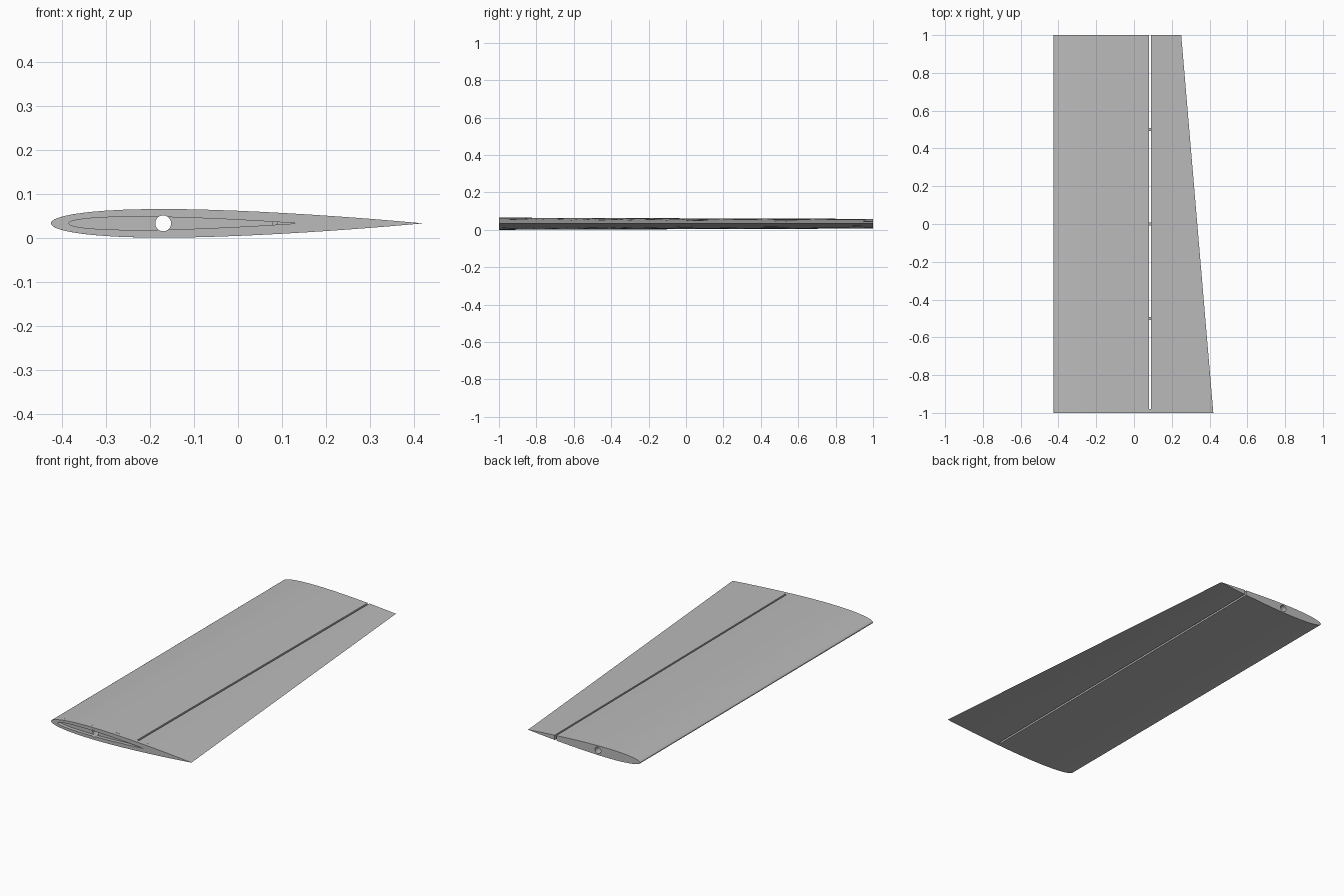
import bpy, bmesh, math

cube = bpy.data.objects.get("Cube")
if cube:
    bpy.data.objects.remove(cube, do_unlink=True)

NOSE, MID_Z, THICK = -0.425, 0.0325, 0.077
FRONT, CAP_Y, BACK = -1.0, -0.98, 1.0
SLOT_A, SLOT_B = 0.08, 0.09

grey = bpy.data.materials.new("light_grey")
grey.use_nodes = True
tone = (0.5, 0.5, 0.5, 1)
grey.diffuse_color = tone
grey.node_tree.nodes["Principled BSDF"].inputs["Base Color"].default_value = tone


def tail(y):
    """Trailing edge position along the tapered span."""
    return 0.42 - 0.17 * (y - FRONT) / (BACK - FRONT)


def half_height(x, nose, chord, thick):
    f = min(max((x - nose) / chord, 0), 1)
    return 5 * thick * chord * (0.2969 * math.sqrt(f) - 0.126 * f - 0.3516 * f**2
                                + 0.2843 * f**3 - 0.1036 * f**4)


def section(y, x0, x1, nose, end, thick, n=24):
    """Closed symmetric aerofoil outline, optionally cut off at x0 or x1."""
    xs = [x0 + (x1 - x0) * (1 - math.cos(math.pi * i / n)) / 2 for i in range(n + 1)]
    hs = [half_height(x, nose, end - nose, thick) for x in xs]
    upper = [(x, y, MID_Z + h) for x, h in zip(xs, hs)]
    lower = [(x, y, MID_Z - h) for x, h in zip(xs, hs) if h > 1e-5]
    return upper + lower[::-1]


def finish(name, bm):
    bmesh.ops.recalc_face_normals(bm, faces=bm.faces)
    mesh = bpy.data.meshes.new(name)
    bm.to_mesh(mesh)
    bm.free()
    mesh.materials.append(grey)
    ob = bpy.data.objects.new(name, mesh)
    bpy.context.collection.objects.link(ob)
    return ob


def loft(name, a, b):
    bm = bmesh.new()
    va, vb = [[bm.verts.new(p) for p in ring] for ring in (a, b)]
    n = len(va)
    for i in range(n):
        j = (i + 1) % n
        bm.faces.new((va[i], va[j], vb[j], vb[i]))
    bm.faces.new(va)
    bm.faces.new(vb)
    return finish(name, bm)


def wing_part(name, y0, y1, x0=None, x1=None):
    rings = [section(y, NOSE if x0 is None else x0, tail(y) if x1 is None else x1,
                     NOSE, tail(y), THICK) for y in (y0, y1)]
    return loft(name, *rings)


def cut(ob, cutter):
    mod = ob.modifiers.new("cut_" + cutter.name, 'BOOLEAN')
    mod.operation, mod.solver, mod.object = 'DIFFERENCE', 'EXACT', cutter
    cutter.hide_render = True
    cutter.hide_set(True)


def circle(y, r=0.018, n=32):
    return [(-0.17 + r * math.cos(2 * math.pi * i / n), y,
             MID_Z + r * math.sin(2 * math.pi * i / n)) for i in range(n)]


# Fixed blade, hinged flap and front end plate
blade = wing_part("main_blade", CAP_Y, BACK, x1=SLOT_A)
flap = wing_part("trailing_flap", CAP_Y, BACK, x0=SLOT_B)
plate = wing_part("end_plate", FRONT, CAP_Y)

# Spar bore through the blade, and the recess in the end plate
bore = loft("bore_cutter", circle(-1.1), circle(1.1))
recess = loft("recess_cutter", *[section(y, -0.385, 0.133, -0.385, 0.133, 0.058)
                                 for y in (-1.05, -0.95)])
cut(blade, bore)
cut(plate, recess)
cut(plate, bore)

# Small hinge tabs bridging the slot
for i, y in enumerate((-0.5, 0, 0.5)):
    bm = bmesh.new()
    bmesh.ops.create_cube(bm, size=1)
    bmesh.ops.scale(bm, vec=(SLOT_B - SLOT_A + 0.004, 0.015, 0.007), verts=bm.verts)
    bmesh.ops.translate(bm, vec=((SLOT_A + SLOT_B) / 2, y, MID_Z), verts=bm.verts)
    finish(f"hinge_tab_{i + 1}", bm)

# Apply the cuts, then shade the curved skin smooth
bpy.ops.object.select_all(action='DESELECT')
for ob in (blade, flap, plate):
    bpy.context.view_layer.objects.active = ob
    ob.select_set(True)
    for mod in list(ob.modifiers):
        bpy.ops.object.modifier_apply(modifier=mod.name)
bpy.ops.object.shade_smooth_by_angle(angle=math.radians(30))
for cutter in (bore, recess):
    bpy.data.objects.remove(cutter, do_unlink=True)
